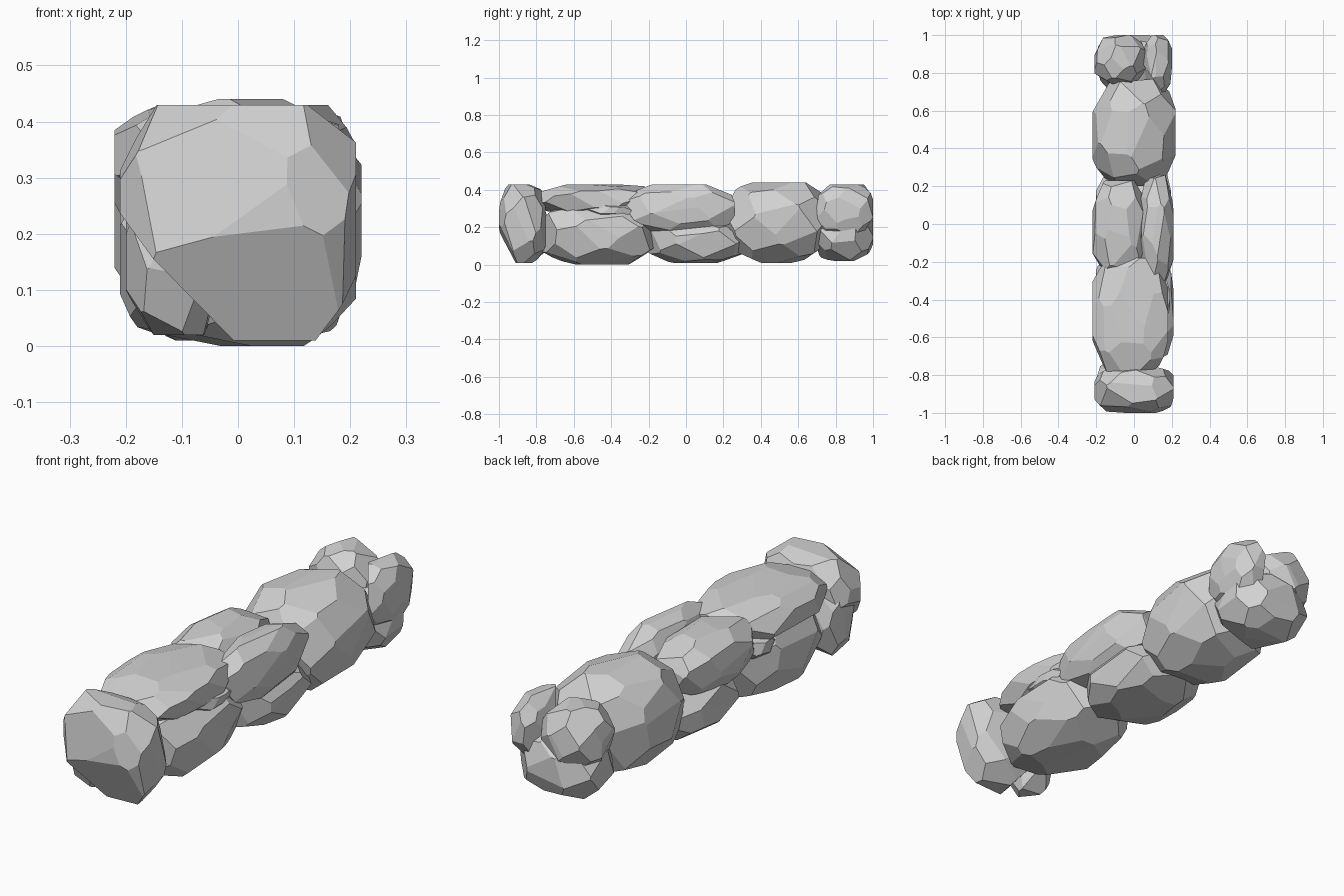
import bpy, bmesh, math, random
from mathutils import Vector

cube = bpy.data.objects.get("Cube")
if cube:
    bpy.data.objects.remove(cube, do_unlink=True)

stone = bpy.data.materials.new("stone grey")
stone.use_nodes = True
stone.diffuse_color = (0.64, 0.64, 0.64, 1)
stone.node_tree.nodes["Principled BSDF"].inputs["Base Color"].default_value = (0.64, 0.64, 0.64, 1)


def chisel(bm, point, normal):
    """Slice off everything beyond a plane and cap the cut."""
    bmesh.ops.bisect_plane(bm, geom=bm.verts[:] + bm.edges[:] + bm.faces[:], dist=1e-5,
                           plane_co=point, plane_no=normal, clear_outer=True)
    rim = [e for e in bm.edges if e.is_boundary]
    if rim:
        bmesh.ops.holes_fill(bm, edges=rim, sides=0)


def rock(name, x, y, z, seed, facets=30, power=2.3, cuts=()):
    """Chisel a block into a rounded boulder filling the given ranges."""
    rng = random.Random(seed)
    centre = Vector([(a + b) / 2 for a, b in (x, y, z)])
    half = Vector([(b - a) / 2 for a, b in (x, y, z)])
    bm = bmesh.new()
    bmesh.ops.create_cube(bm, size=2)
    for v in bm.verts:
        v.co = centre + v.co * half
    q = power / (power - 1)
    turn = rng.uniform(0, math.tau)
    for i in range(facets):
        # Evenly spread facet directions with some jitter
        h = 1 - (2 * i + 1) / facets
        r = math.sqrt(1 - h * h)
        a = turn + i * 2.4
        d = Vector((r * math.cos(a), r * math.sin(a), h))
        d += Vector([rng.uniform(-0.12, 0.12) for _ in range(3)])
        d.normalize()
        reach = sum(abs(c) ** q for c in d) ** (1 / q) * rng.uniform(0.95, 1.0)
        normal = Vector([c / s for c, s in zip(d, half)])
        chisel(bm, centre + normal * (reach / normal.length_squared), normal.normalized())
    for point, normal in cuts:
        chisel(bm, Vector(point), Vector(normal).normalized())
    bmesh.ops.recalc_face_normals(bm, faces=bm.faces)
    mesh = bpy.data.meshes.new(name)
    bm.to_mesh(mesh)
    bm.free()
    mesh.materials.append(stone)
    bpy.context.collection.objects.link(bpy.data.objects.new(name, mesh))


# Front end of the wall
rock("front_end_stone", (-.21, .21), (-1, -.75), (.01, .43), 3, 28, 2.8,
     [((-.13, -.95, .14), (-.75, .15, -.66)), ((0, -1, .2), (.05, -.85, -.4)),
      ((.02, -1, .24), (-.1, -.9, .14))])
rock("front_chink_stone", (-.2, -.03), (-.94, -.74), (.02, .33), 5, 22)

# Front run: a capping slab over a long base stone
rock("front_cap_slab", (-.22, .18), (-.78, -.18), (.26, .43), 8, 28, 2.7)
rock("front_base_stone", (-.21, .21), (-.77, -.15), (0, .34), 11, 30, 2.5)
rock("front_wedge_stone", (.05, .19), (-.52, -.28), (.25, .33), 13, 18)
rock("front_gap_stone", (-.2, -.05), (-.38, -.2), (.22, .32), 14, 18)

# Middle run: two upper stones side by side on one base stone
rock("middle_upper_left_stone", (.03, .21), (-.32, .26), (.17, .43), 17)
rock("middle_upper_right_stone", (-.22, .06), (-.28, .23), (.19, .43), 19, 30, 2.5)
rock("middle_base_stone", (-.2, .2), (-.2, .33), (.01, .25), 23, 30, 2.4,
     [((0, .27, .16), (0, .65, .75))])

# Tall boulder spanning the full height
rock("tall_boulder", (-.22, .22), (.2, .77), (.01, .44), 29, 34, 2.4)

# Back end: two upper stones leaning apart on one base stone
rock("back_upper_left_stone", (.05, .2), (.69, 1), (.15, .43), 31, 28, 2.3,
     [((.1, .77, 0), (-.82, -.57, 0))])
rock("back_upper_right_stone", (-.21, .06), (.74, 1), (.16, .43), 37, 28, 2.2)
rock("back_base_stone", (-.19, .18), (.69, 1), (.02, .3), 41, 28, 2.4)
